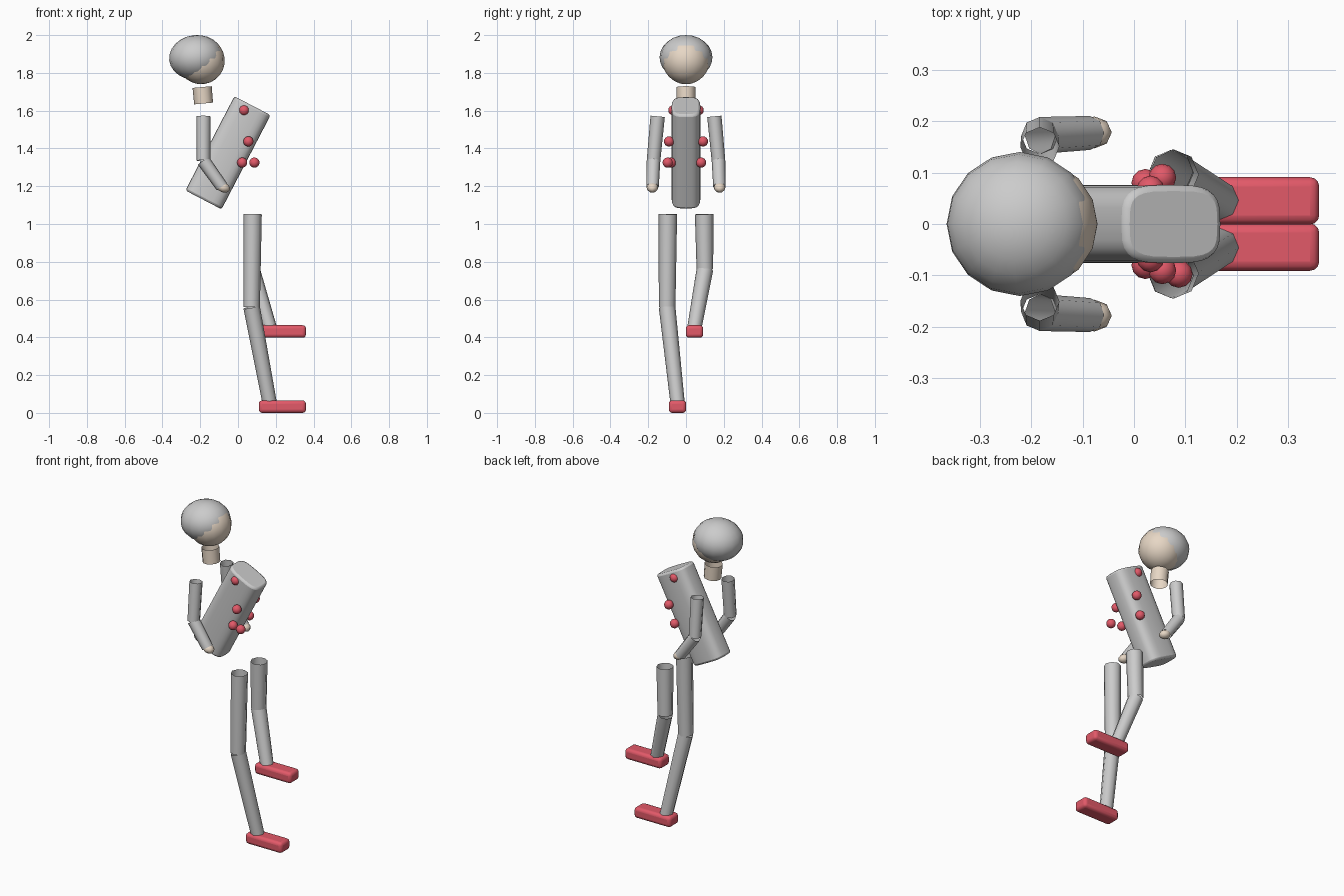
import bpy, bmesh, math
from mathutils import Vector, Matrix

if "Cube" in bpy.data.objects:
    bpy.data.objects.remove(bpy.data.objects["Cube"])


def material(name, color):
    m = bpy.data.materials.new(name)
    m.diffuse_color = (*color, 1)
    m.use_nodes = True
    m.node_tree.nodes["Principled BSDF"].inputs["Base Color"].default_value = m.diffuse_color
    return m


SKIN = material("skin", (0.80, 0.68, 0.56))
RED = material("red", (0.76, 0.10, 0.14))


def finish(name, bm, mat=None, angle=40):
    bmesh.ops.recalc_face_normals(bm, faces=bm.faces)
    me = bpy.data.meshes.new(name)
    bm.to_mesh(me)
    bm.free()
    ob = bpy.data.objects.new(name, me)
    bpy.context.collection.objects.link(ob)
    if mat:
        me.materials.append(mat)
    bpy.ops.object.select_all(action="DESELECT")
    ob.select_set(True)
    bpy.context.view_layer.objects.active = ob
    bpy.ops.object.shade_smooth_by_angle(angle=math.radians(angle))
    return ob


def ellipsoid(name, center, radii, mat=None, tilt=0, seg=16, rings=12):
    bm = bmesh.new()
    xf = (Matrix.Translation(center) @ Matrix.Rotation(math.radians(tilt), 4, "Y")
          @ Matrix.Diagonal((*radii, 1)))
    bmesh.ops.create_uvsphere(bm, u_segments=seg, v_segments=rings, radius=1, matrix=xf)
    return finish(name, bm, mat, 60)


def tube(name, p0, p1, r0, r1, mat=None, seg=8):
    """Open tapered tube from p0 to p1."""
    p0, p1 = Vector(p0), Vector(p1)
    axis = p0 - p1
    bm = bmesh.new()
    bmesh.ops.create_cone(bm, cap_ends=False, segments=seg, radius1=r1, radius2=r0,
                          depth=axis.length)
    turn = Vector((0, 0, 1)).rotation_difference(axis).to_matrix().to_4x4()
    bm.transform(Matrix.Translation((p0 + p1) / 2) @ turn)
    return finish(name, bm, mat, 60)


def bevel(ob, width, segments):
    b = ob.modifiers.new("rounding", "BEVEL")
    b.width, b.segments, b.limit_method = width, segments, "ANGLE"
    b.angle_limit = math.radians(50)


# head, hair and neck
ellipsoid("head", (-0.195, 0, 1.865), (0.125, 0.125, 0.125), SKIN, -8)
ellipsoid("hair", (-0.222, 0, 1.882), (0.143, 0.14, 0.118), None, -6)
tube("neck", (-0.19, 0, 1.725), (-0.182, 0, 1.638), 0.051, 0.05, SKIN, 12)

# torso: leaning column with a rounded-rectangle section
bm = bmesh.new()
ring = []
for i in range(28):
    a = 2 * math.pi * i / 28
    c, s = math.cos(a), math.sin(a)
    ring.append(bm.verts.new((0.108 * math.copysign(abs(c) ** 0.58, c),
                              0.076 * math.copysign(abs(s) ** 0.58, s), -0.281)))
base = bm.faces.new(ring)
ext = bmesh.ops.extrude_face_region(bm, geom=[base], use_keep_orig=True)
bmesh.ops.translate(bm, vec=(0, 0, 0.562),
                    verts=[v for v in ext["geom"] if isinstance(v, bmesh.types.BMVert)])
bm.transform(Matrix.Translation((-0.053, 0, 1.377)) @ Matrix.Rotation(math.radians(27.5), 4, "Y"))
bevel(finish("torso", bm), 0.012, 2)

# arms
for side, s in (("right", -1), ("left", 1)):
    elbow = (-0.183, s * 0.172, 1.335)
    wrist = (-0.085, s * 0.177, 1.197)
    tube(side + "_upper_arm", (-0.183, s * 0.15, 1.57), elbow, 0.038, 0.036)
    tube(side + "_forearm", elbow, wrist, 0.036, 0.033)
    ellipsoid(side + "_hand", (-0.077, s * 0.178, 1.193), (0.036, 0.031, 0.026), SKIN, 20, 8, 6)

# legs and shoes, one standing and one raised
for side, s, knee_z, sole in (("right", -1, 0.56, 0.0), ("left", 1, 0.76, 0.398)):
    knee = (0.072, s * 0.1, knee_z)
    tube(side + "_thigh", (0.077, s * 0.096, 1.052), knee, 0.049, 0.044)
    tube(side + "_shin", knee, (0.167, s * 0.045, sole + 0.055), 0.044, 0.038)
    bm = bmesh.new()
    bmesh.ops.create_cube(bm, size=1, matrix=Matrix.Translation((0.235, s * 0.045, sole + 0.033))
                          @ Matrix.Diagonal((0.25, 0.092, 0.066, 1)))
    bevel(finish(side + "_shoe", bm, RED), 0.018, 3)

# red balls on both flanks of the torso, with one extra on the right
balls = [(0.032, 0.067, 1.602), (0.055, 0.09, 1.437), (0.022, 0.08, 1.325)]
for s in (-1, 1):
    for i, (x, y, z) in enumerate(balls + ([(0.087, 0.097, 1.325)] if s < 0 else [])):
        ellipsoid(f"{'right' if s < 0 else 'left'}_ball_{i + 1}", (x, s * y, z),
                  (0.027, 0.027, 0.027), RED, 0, 12, 8)
